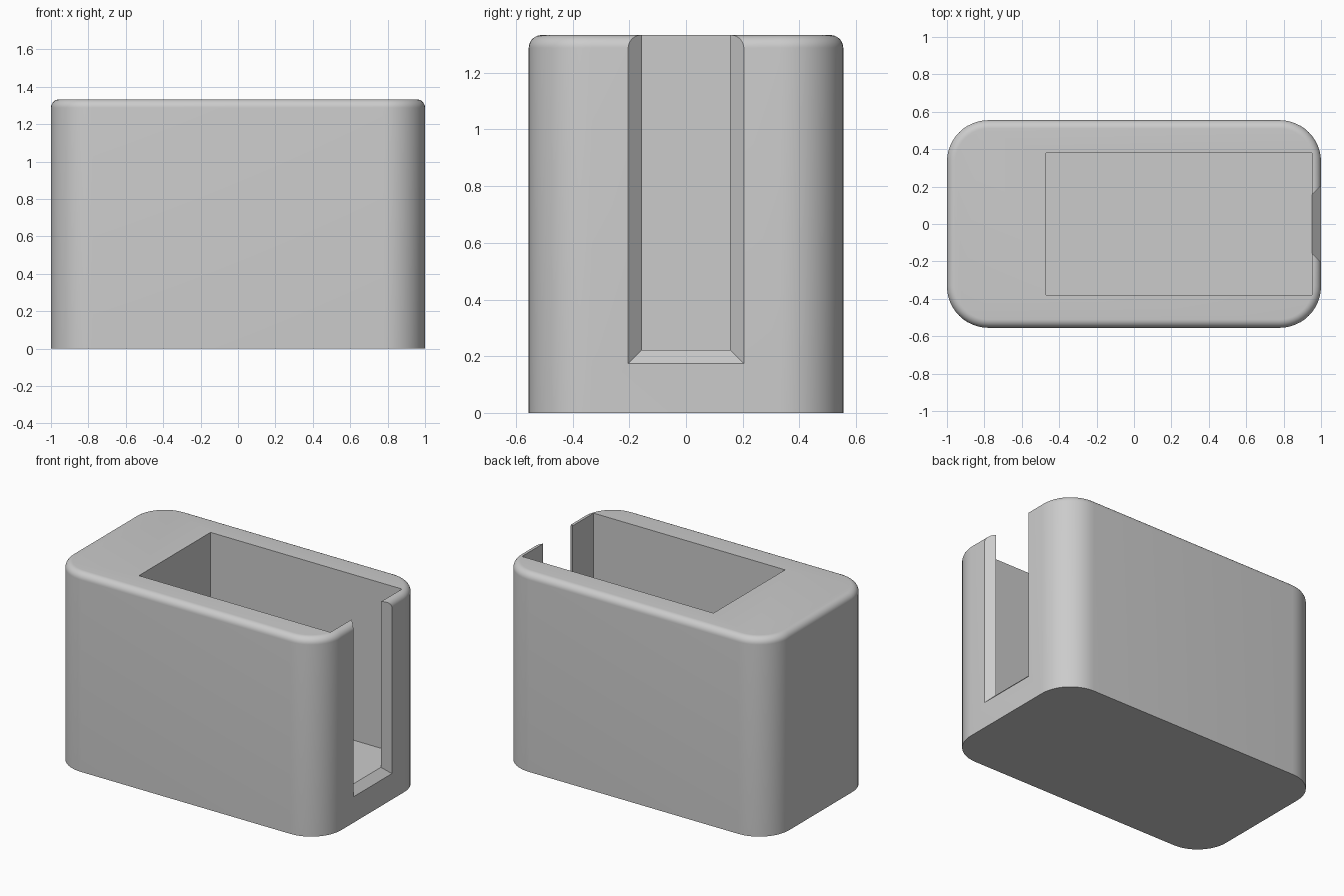
import bpy, bmesh, math
from mathutils import Vector

cube = bpy.data.objects.get("Cube")
if cube:
    bpy.data.objects.remove(cube, do_unlink=True)

HALF_X, HALF_Y, HEIGHT = 1.0, 0.555, 1.333
CORNER, FILLET = 0.222, 0.045
FLOOR, WALL_X = 0.222, 0.952

grey = bpy.data.materials.new("plain grey")
grey.use_nodes = True
grey.diffuse_color = (0.6, 0.6, 0.6, 1)
grey.node_tree.nodes["Principled BSDF"].inputs["Base Color"].default_value = (0.6, 0.6, 0.6, 1)


def loft(name, rings):
    """Skin a stack of equal-length rings and cap both ends."""
    bm = bmesh.new()
    loops = [[bm.verts.new(p) for p in ring] for ring in rings]
    n = len(loops[0])
    for a, b in zip(loops, loops[1:]):
        for i in range(n):
            j = (i + 1) % n
            bm.faces.new((a[i], a[j], b[j], b[i]))
    bm.faces.new(loops[0][::-1])
    bm.faces.new(loops[-1])
    bmesh.ops.recalc_face_normals(bm, faces=bm.faces)
    mesh = bpy.data.meshes.new(name)
    bm.to_mesh(mesh)
    bm.free()
    mesh.materials.append(grey)
    obj = bpy.data.objects.new(name, mesh)
    bpy.context.collection.objects.link(obj)
    return obj


def rounded_ring(inset, z, steps=12):
    r = CORNER - inset
    pts = []
    for k, (sx, sy) in enumerate([(1, 1), (-1, 1), (-1, -1), (1, -1)]):
        for i in range(steps + 1):
            a = math.pi / 2 * (k + i / steps)
            pts.append(Vector((sx * (HALF_X - CORNER) + r * math.cos(a),
                               sy * (HALF_Y - CORNER) + r * math.sin(a), z)))
    return pts


def slot_ring(x):
    """Slot section that flares outward through the end wall."""
    flare = x - WALL_X
    w, low = 0.156 + flare, FLOOR - flare
    return [(x, -w, low), (x, w, low), (x, w, HEIGHT + 0.2), (x, -w, HEIGHT + 0.2)]


def box_ring(z):
    return [(-0.47, -0.38, z), (WALL_X, -0.38, z), (WALL_X, 0.38, z), (-0.47, 0.38, z)]


# Block with rounded corners and a filleted top edge
rings = [rounded_ring(0, 0)]
for i in range(9):
    a = math.pi / 2 * i / 8
    rings.append(rounded_ring(FILLET * (1 - math.cos(a)),
                              HEIGHT - FILLET + FILLET * math.sin(a)))
body = loft("holder_body", rings)

# Cavity and flared end slot
cutters = [loft("cavity_cutter", [box_ring(FLOOR), box_ring(HEIGHT + 0.1)]),
           loft("slot_cutter", [slot_ring(WALL_X - 0.02), slot_ring(HALF_X + 0.05)])]
bpy.context.view_layer.objects.active = body
body.select_set(True)
for cutter in cutters:
    mod = body.modifiers.new(cutter.name, 'BOOLEAN')
    mod.operation, mod.solver, mod.object = 'DIFFERENCE', 'EXACT', cutter
    bpy.ops.object.modifier_apply(modifier=mod.name)
for cutter in cutters:
    bpy.data.objects.remove(cutter, do_unlink=True)

bpy.ops.object.shade_smooth_by_angle(angle=math.radians(30))
